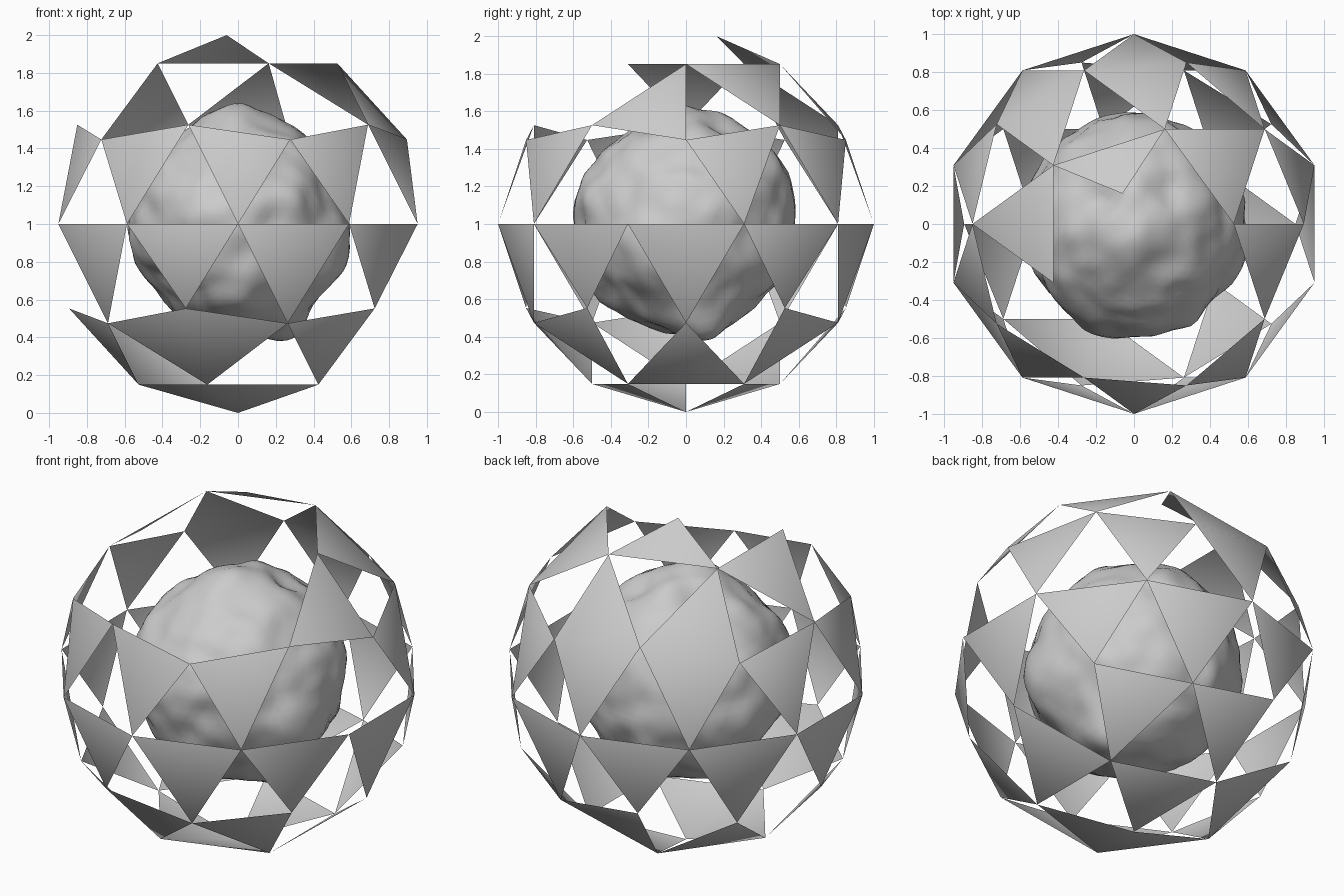
import bpy, bmesh, math
from mathutils import Vector, noise

if "Cube" in bpy.data.objects:
    bpy.data.objects.remove(bpy.data.objects["Cube"])

grey = bpy.data.materials.new("light grey")
grey.diffuse_color = (0.6, 0.6, 0.6, 1)
grey.use_nodes = True
grey.node_tree.nodes["Principled BSDF"].inputs["Base Color"].default_value = grey.diffuse_color


def make_object(bm, name):
    mesh = bpy.data.meshes.new(name)
    bm.to_mesh(mesh)
    bm.free()
    mesh.materials.append(grey)
    mesh.shade_smooth()
    ob = bpy.data.objects.new(name, mesh)
    ob.location.z = 1
    bpy.context.collection.objects.link(ob)
    return ob


# --- Geodesic shell of open triangular panels ---
# rings of the sphere: name -> (radius, height)
Z5, ZH, ZM = 0.4472, 0.5257, 0.8507
RINGS = {"M": (ZH, ZM), "V": (ZM, ZH), "U": (2 * Z5, Z5), "E": (1, 0),
         "L": (2 * Z5, -Z5), "W": (ZM, -ZH), "N": (ZH, -ZM)}
bm = bmesh.new()
corners = {}


def corner(key):
    if key not in corners:
        if key == "top":            # displaced top corner
            co = (-0.06, 0.16, 1)
        elif key == "bottom":
            co = (0, 0, -1)
        else:
            r, z = RINGS[key[0]]
            a = math.radians(key[1])
            co = (r * math.cos(a), r * math.sin(a), z)
        corners[key] = bm.verts.new(co)
    return corners[key]


def panel(*keys):
    fixed = [k if isinstance(k, str) else (k[0], k[1] % 360) for k in keys]
    f = bm.faces.new([corner(k) for k in fixed])
    f.normal_update()
    if f.normal.dot(f.calc_center_median()) < 0:
        f.normal_flip()


for k in range(0, 360, 72):
    m = k + 36
    # belt above the equator
    panel(("U", k), ("V", m), ("E", k + 18))
    if m != 324:                    # one panel is missing at the opening
        panel(("U", k + 72), ("V", m), ("E", k + 54))
    # belt below the equator
    panel(("E", k + 18), ("E", k + 54), ("L", m))
    panel(("W", k), ("E", k - 18), ("E", k + 18))
    # bottom cap: either the centre panel or the three corner panels
    if k in (0, 144):
        panel(("N", k - 36), ("N", k + 36), ("W", k))
    else:
        panel("bottom", ("N", k - 36), ("N", k + 36))
        for s in (-36, 36):
            panel(("N", k + s), ("L", k + s), ("W", k))

# top cap, left open towards the front
for m in (36, 180):
    panel(("M", m - 36), ("M", m + 36), ("V", m))
panel("top", ("M", 72), ("M", 144))
for k, m in ((72, 108), (144, 108), (0, -36)):
    panel(("M", k), ("U", k), ("V", m))
make_object(bm, "panel_shell")

# --- Lumpy rock core ---
# lumps and dents: direction, height, spread
LUMPS = [((0.27, 0.10, -0.60), 0.10, 0.25), ((0.56, -0.20, -0.20), 0.05, 0.30),
         ((0.08, -0.58, 0.15), 0.04, 0.25), ((0.05, 0.12, 0.60), 0.05, 0.35),
         ((0.10, 0.50, 0.35), 0.04, 0.35), ((0.27, -0.50, 0.14), 0.03, 0.15),
         ((-0.18, 0.15, 0.55), -0.05, 0.18), ((0.20, 0.18, 0.55), -0.06, 0.18),
         ((0.00, -0.10, 0.58), 0.03, 0.20), ((-0.40, -0.20, -0.38), -0.05, 0.40),
         ((0.00, -0.45, -0.35), 0.03, 0.20), ((-0.25, -0.50, 0.05), 0.03, 0.20)]
bm = bmesh.new()
bmesh.ops.create_icosphere(bm, subdivisions=5, radius=1)
for v in bm.verts:
    d = v.co.normalized()
    r = 0.58 + 0.025 * noise.noise(d * 2.2) + 0.018 * noise.noise(d * 5 + Vector((3, 1, 7)))
    for p, h, w in LUMPS:
        r += h * math.exp(-(d.angle(Vector(p)) / w) ** 2)
    v.co = d * r
make_object(bm, "rock_core")
